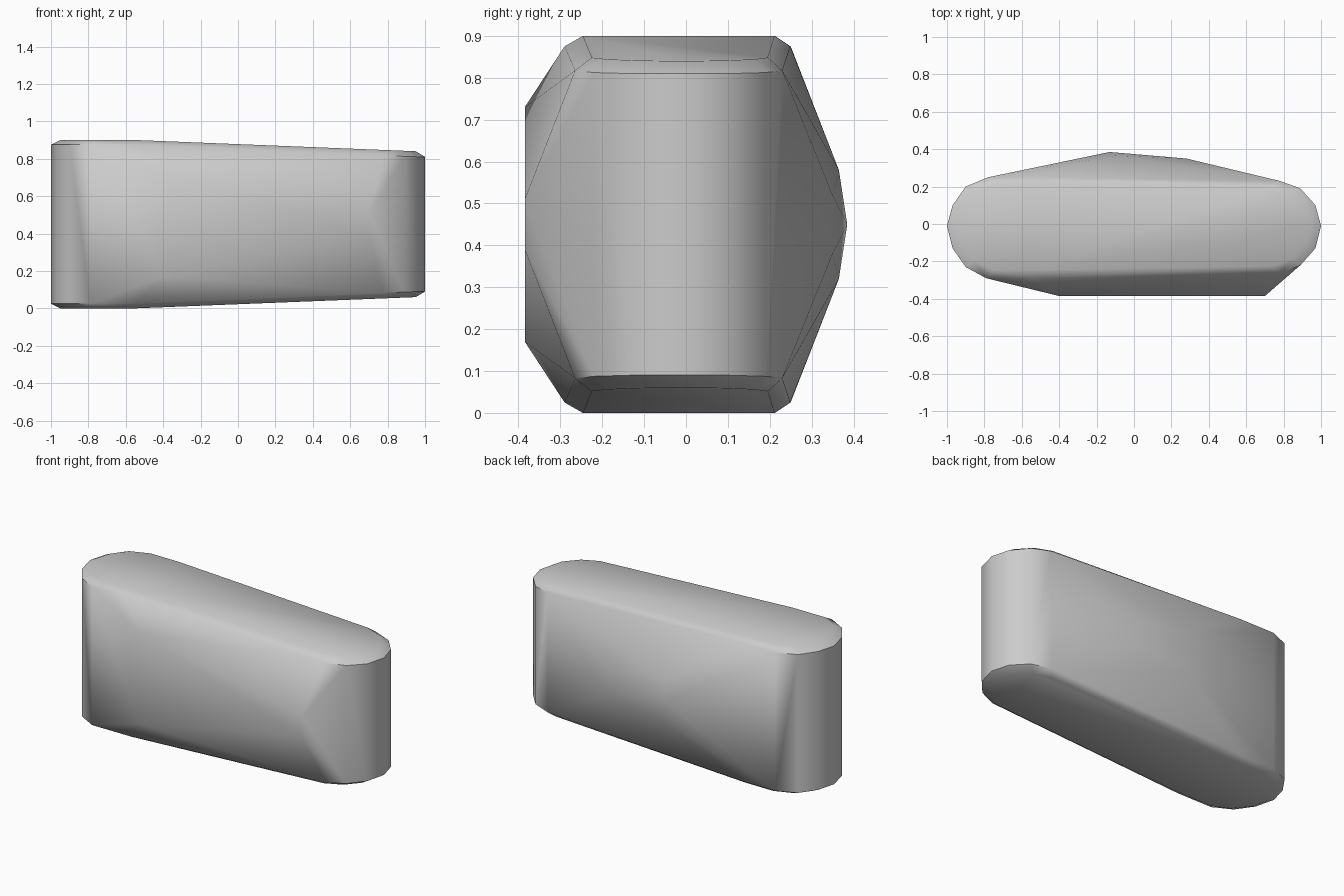
import bpy, bmesh, math
from mathutils import Vector

if "Cube" in bpy.data.objects:
    bpy.data.objects.remove(bpy.data.objects["Cube"])

MID = 0.45
stone = bpy.data.materials.new("plain grey")
stone.use_nodes = True
grey = (0.6, 0.6, 0.6, 1)
stone.diffuse_color = grey
stone.node_tree.nodes["Principled BSDF"].inputs["Base Color"].default_value = grey

# rounded outline of the rim, seen from above
outline = [(-1, -.01), (-.97, .1), (-.9, .2), (-.78, .25), (-.55, .249), (.78, .23),
           (.89, .19), (.97, .1), (1, -.01), (.97, -.13), (.89, -.22), (.78, -.265),
           (-.55, -.29), (-.79, -.29), (-.9, -.23), (-.97, -.13)]
# raised corners of the front panel and the back ridge (upper half)
front_corners = [(-.4, -.385, .73), (.7, -.385, .51)]
back_corners = [(-.13, .385, .45), (-.1, .365, .58), (.28, .35, .52)]


def half_height(x, tall, short):
    """Level near the tall end, then a straight taper to the short end."""
    t = min(max((x + .55) / 1.5, 0), 1)
    return tall + (short - tall) * t - MID


bm = bmesh.new()
for side in (1, -1):
    for x, y in outline:
        bm.verts.new((x, y, MID + side * half_height(x, .875, .81)))
        # cap edge, set in from the rim
        cx, cy = x * .95, y * .85
        if abs(x) < .6:
            cx = x
        bm.verts.new((cx, cy, MID + side * half_height(cx, .9, .84)))
    for x, y, z in front_corners + back_corners:
        bm.verts.new((x, y, MID + side * (z - MID)))

# skin the faceted body
bmesh.ops.remove_doubles(bm, verts=bm.verts[:], dist=.001)
hull = bmesh.ops.convex_hull(bm, input=bm.verts[:])
loose = [v for v in bm.verts if not v.link_faces]
bmesh.ops.delete(bm, geom=loose, context='VERTS')
bmesh.ops.dissolve_limit(bm, angle_limit=math.radians(1), verts=bm.verts[:], edges=bm.edges[:])
bmesh.ops.recalc_face_normals(bm, faces=bm.faces[:])

mesh = bpy.data.meshes.new("faceted_body")
bm.to_mesh(mesh)
bm.free()
mesh.materials.append(stone)
body = bpy.data.objects.new("faceted_body", mesh)
bpy.context.collection.objects.link(body)
bpy.ops.object.select_all(action='DESELECT')
body.select_set(True)
bpy.context.view_layer.objects.active = body
bpy.ops.object.shade_smooth_by_angle(angle=math.radians(40))
